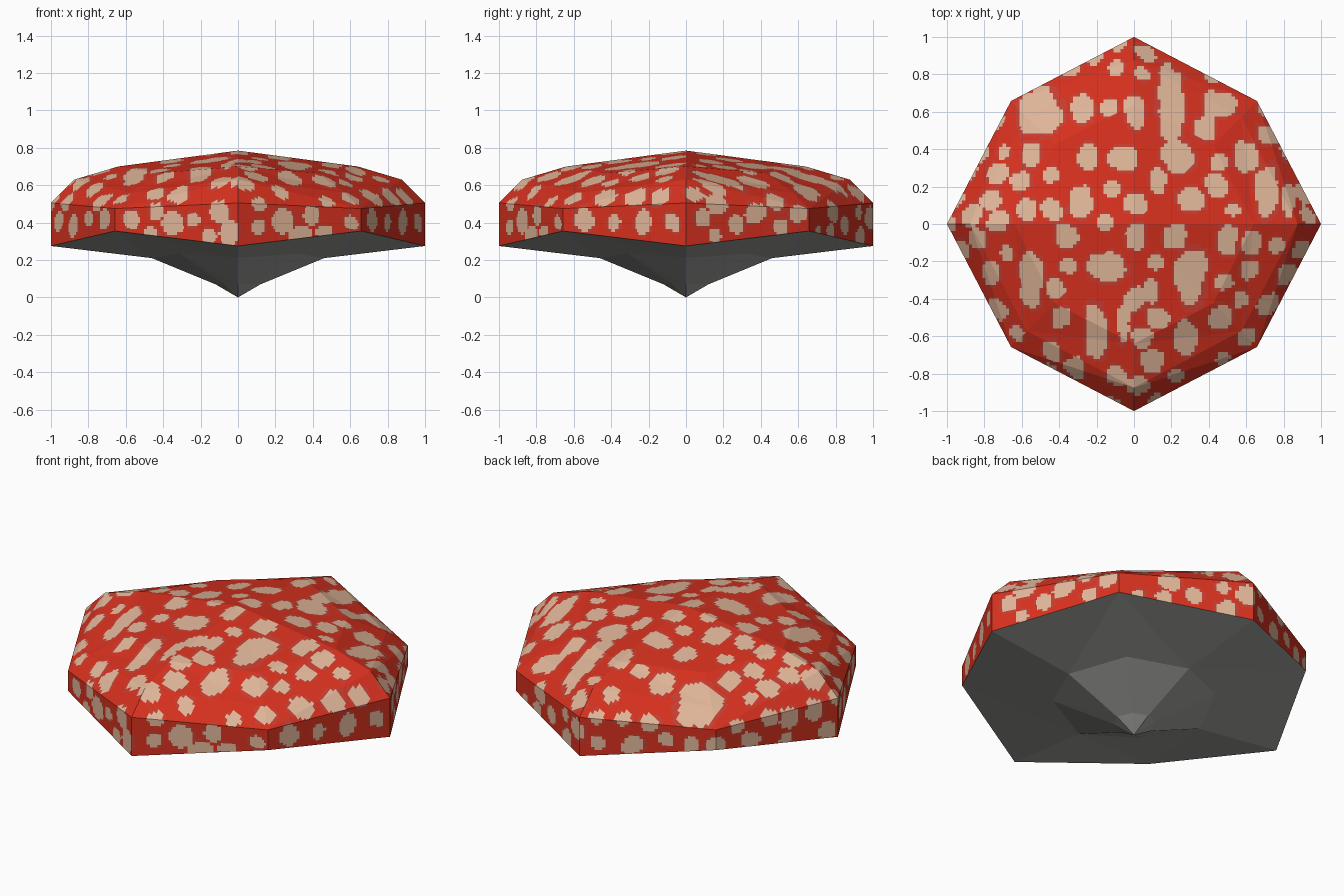
import bpy, bmesh, math, random
from mathutils import Vector, noise, kdtree

if "Cube" in bpy.data.objects:
    bpy.data.objects.remove(bpy.data.objects["Cube"])

random.seed(4)


def material(name, rgb):
    m = bpy.data.materials.new(name)
    m.diffuse_color = (*rgb, 1)
    m.use_nodes = True
    m.node_tree.nodes["Principled BSDF"].inputs["Base Color"].default_value = m.diffuse_color
    return m


red = material("cap red", (0.68, 0.030, 0.013))
halo = material("soft red", (0.56, 0.048, 0.032))
beige = material("spot beige", (0.75, 0.47, 0.32))
grey = material("underside grey", (0.36, 0.36, 0.345))


def ring(bm, r_axis, z_axis, r_diag, z_diag):
    """Eight points alternating between axis and diagonal positions."""
    pts = []
    for i in range(8):
        r, z = ((r_axis, z_axis), (r_diag, z_diag))[i % 2]
        a = math.pi / 4 * i
        pts.append(bm.verts.new((r * math.cos(a), r * math.sin(a), z)))
    return pts


def shell(rings, tip_z):
    """Loft rings from the rim and close them with a central tip."""
    bm = bmesh.new()
    loops = [ring(bm, *r) for r in rings]
    tip = bm.verts.new((0, 0, tip_z))
    for a, b in zip(loops, loops[1:]):
        for i in range(8):
            j = (i + 1) % 8
            # the diagonal always starts at an axis point, so it stays symmetric
            if i % 2 == 0:
                bm.faces.new((a[i], a[j], b[i]))
                bm.faces.new((a[j], b[j], b[i]))
            else:
                bm.faces.new((a[i], a[j], b[j]))
                bm.faces.new((a[i], b[j], b[i]))
    for i in range(8):
        bm.faces.new((loops[-1][i], loops[-1][(i + 1) % 8], tip))
    return bm


def slice_grid(bm, faces_of, axis, start, end, step):
    """Cut the chosen faces along parallel planes; the surface keeps its shape."""
    no = Vector((0, 0, 0))
    no[axis] = 1
    for k in range(int((end - start) / step) + 1):
        at = start + k * step
        # only faces that straddle this plane are cut
        fs = [f for f in faces_of(bm) if
              min(v.co[axis] for v in f.verts) < at < max(v.co[axis] for v in f.verts)]
        geom = set(fs) | {e for f in fs for e in f.edges} | {v for f in fs for v in f.verts}
        if fs:
            bmesh.ops.bisect_plane(bm, geom=list(geom), plane_co=no * at, plane_no=no, dist=1e-5)


def finish(bm, name, mats):
    me = bpy.data.meshes.new(name)
    bm.to_mesh(me)
    bm.free()
    for m in mats:
        me.materials.append(m)
    ob = bpy.data.objects.new(name, me)
    bpy.context.collection.objects.link(ob)
    return ob


# underside: shallow plate running down to a pointed stub
under = shell([(1.0, 0.275, 0.93, 0.355), (0.46, 0.21, 0.44, 0.235),
               (0.12, 0.07, 0.11, 0.075)], 0.0)
bmesh.ops.reverse_faces(under, faces=under.faces[:])
finish(under, "cap_underside", [grey])

# cap: upright wall and stepped dome
cap = shell([(1.0, 0.275, 0.93, 0.355), (1.0, 0.505, 0.93, 0.475),
             (0.875, 0.63, 0.81, 0.56), (0.64, 0.70, 0.60, 0.665)], 0.785)

# fine cells (still flat) so that spots have crisp outlines
cap.normal_update()
slice_grid(cap, lambda b: list(b.faces), 0, -0.991, 0.995, 0.018)
slice_grid(cap, lambda b: list(b.faces), 1, -0.991, 0.995, 0.018)
cap.normal_update()
slice_grid(cap, lambda b: [f for f in b.faces if abs(f.normal.z) < 0.2], 2, 0.285, 0.50, 0.016)
cap.normal_update()

# main dome spots seen from above: x, y, half width, half depth
SPOTS = [
    (-.5, .6, .11, .12), (-.27, .62, .06, .09), (0, .6, .05, .08), (.2, .64, .07, .18),
    (.46, .64, .09, .07), (.37, .51, .06, .06), (.6, .37, .06, .08), (.44, .2, .06, .06),
    (.7, .17, .06, .13), (.83, .13, .03, .09), (.23, .36, .09, .08), (-.06, .36, .08, .07),
    (-.25, .36, .05, .06), (0, .11, .06, .06), (.13, .24, .04, .08), (.3, .13, .08, .06),
    (-.55, .37, .05, .07), (-.28, .12, .06, .08), (-.57, .08, .05, .06), (-.35, -.07, .06, .07),
    (0, -.07, .06, .07), (.22, -.07, .06, .07), (-.13, -.23, .10, .08), (.3, -.27, .08, .14),
    (.1, -.36, .04, .06), (-.55, -.29, .06, .13), (-.42, -.35, .05, .05), (.46, -.5, .06, .06),
    (-.2, -.57, .06, .14), (-.06, -.55, .03, .12), (.13, -.5, .07, .05), (.28, -.62, .06, .09),
    (.1, -.74, .06, .06), (-.4, -.5, .05, .06), (.5, -.08, .05, .07)]

# main wall spots seen from the front: x, z
WALL = [(-.96, .41), (-.88, .39), (-.8, .42), (-.71, .42), (-.57, .42), (-.44, .46),
        (-.35, .40), (-.24, .42), (-.1, .46), (-.04, .34), (.11, .37), (.24, .41),
        (.39, .44), (.6, .40), (.72, .41), (.8, .40), (.88, .41), (.96, .40)]


def listed(p):
    """Relative distance to the nearest listed spot (below 1 is inside)."""
    return min(((abs((p.x - x) / w) ** 2.6 + abs((p.y - y) / d) ** 2.6) ** (1 / 2.6))
               for x, y, w, d in SPOTS)


def on_wall(x, z):
    """Point on the front wall at a given x."""
    a, c = abs(x), 0.93 * math.sqrt(0.5)
    y = -1 + (1 - c) / c * a if a < c else -c * (1 - a) / (1 - c)
    return Vector((x, y, z))


cells = [(f, f.calc_center_median(), f.normal.z > 0.2) for f in cap.faces]

# smaller spots scattered over the rest of the wall and the remaining gaps
fill = [on_wall(x, z) for x, z in WALL]
for f, c, dome in random.sample(cells, min(len(cells), 9000)):
    if dome and listed(c) < 2.15:
        continue
    if not dome and not 0.31 < c.z < 0.47:
        continue
    if all((c - q).length > 0.13 for q in fill):
        fill.append(c.copy())
tree = kdtree.KDTree(len(fill))
for i, q in enumerate(fill):
    tree.insert(q, i)
tree.balance()

for f, c, dome in cells:
    wobble = noise.noise(c * 11) * 0.38
    q, i, dist = tree.find(c)
    d = dist / (0.052 + 0.012 * math.sin(i * 2.4))
    if dome:
        d = min(d, listed(c))
    d += wobble
    f.material_index = 2 if d < 1 else 1 if d < 1.2 else 0

finish(cap, "spotted_cap", [red, halo, beige])
